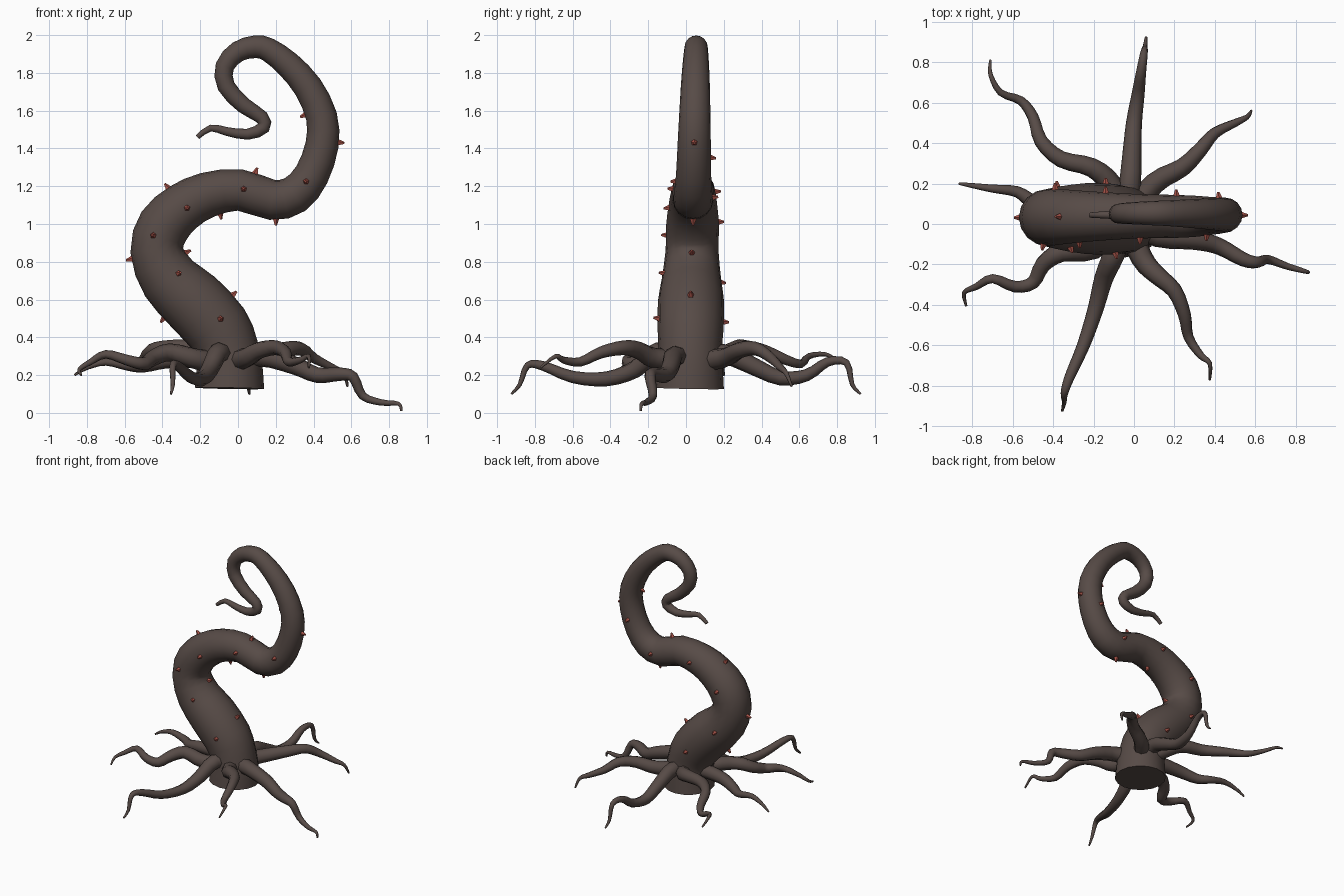
import bpy, bmesh, math
from mathutils import Vector

if "Cube" in bpy.data.objects:
    bpy.data.objects.remove(bpy.data.objects["Cube"])


def make_material(name, rgb):
    mat = bpy.data.materials.new(name)
    mat.use_nodes = True
    color = (*rgb, 1.0)
    mat.diffuse_color = color
    bsdf = mat.node_tree.nodes["Principled BSDF"]
    bsdf.inputs["Base Color"].default_value = color
    bsdf.inputs["Roughness"].default_value = 0.8
    return mat


bark = make_material("dark brown bark", (0.095, 0.07, 0.062))
red = make_material("dull red thorn", (0.4, 0.09, 0.068))


def finish(bm, name, mat, angle):
    bmesh.ops.recalc_face_normals(bm, faces=bm.faces)
    mesh = bpy.data.meshes.new(name)
    bm.to_mesh(mesh)
    bm.free()
    obj = bpy.data.objects.new(name, mesh)
    bpy.context.collection.objects.link(obj)
    mesh.materials.append(mat)
    if angle:
        bpy.ops.object.select_all(action='DESELECT')
        obj.select_set(True)
        bpy.context.view_layer.objects.active = obj
        bpy.ops.object.shade_smooth_by_angle(angle=math.radians(angle))


def tube(name, points, radii, sides):
    """Sweep a tapering ring along a path, carrying its frame without twist."""
    bm = bmesh.new()
    rings = []
    normal = Vector((0, 1, 0))
    last = len(points) - 1
    for i, (p, r) in enumerate(zip(points, radii)):
        tangent = Vector()
        if i > 0:
            tangent += (p - points[i - 1]).normalized()
        if i < last:
            tangent += (points[i + 1] - p).normalized()
        tangent.normalize()
        if i == 0 and abs(tangent.y) > 0.8:
            normal = Vector((0, 0, 1))
        normal = (normal - tangent * normal.dot(tangent)).normalized()
        side = tangent.cross(normal)
        ring = []
        for k in range(sides):
            a = math.tau * k / sides
            ring.append(bm.verts.new(p + (normal * math.cos(a) + side * math.sin(a)) * r))
        rings.append(ring)
    for a, b in zip(rings, rings[1:]):
        for k in range(sides):
            j = (k + 1) % sides
            bm.faces.new((a[k], a[j], b[j], b[k]))
    bm.faces.new(rings[0])
    bm.faces.new(rings[-1])
    finish(bm, name, bark, 50)


def smooth_path(points, steps):
    """Catmull-Rom resampling."""
    pts = [points[0]] + points + [points[-1]]
    out = []
    for a, b, c, d in zip(pts, pts[1:], pts[2:], pts[3:]):
        for s in range(steps):
            t = s / steps
            out.append(0.5 * (2 * b + (c - a) * t + (2 * a - 5 * b + 4 * c - d) * t ** 2
                              + (3 * b - a - 3 * c + d) * t ** 3))
    return out + [points[-1]]


# Curling trunk: x, z, radius
trunk = [
    (-.045, .13, .183), (-.045, .24, .175), (-.06, .34, .168), (-.11, .45, .175),
    (-.24, .59, .175), (-.365, .71, .157), (-.43, .86, .14), (-.392, .99, .14),
    (-.29, 1.09, .13), (-.16, 1.155, .12), (.01, 1.18, .11), (.18, 1.128, .107),
    (.3, 1.155, .102), (.39, 1.26, .093), (.445, 1.42, .088), (.442, 1.57, .083),
    (.37, 1.725, .077), (.265, 1.845, .07), (.16, 1.923, .063), (.09, 1.938, .06),
    (0, 1.913, .055), (-.07, 1.835, .05), (-.063, 1.73, .047), (.03, 1.628, .043),
    (.125, 1.565, .037), (.135, 1.51, .035), (.05, 1.475, .029), (-.06, 1.49, .023),
    (-.145, 1.508, .018), (-.215, 1.46, .013),
]
knots = [Vector((x, .015 + .02 * z, z, r)) for x, z, r in trunk]
rings = smooth_path(knots, 2)
tube("trunk", [k.to_3d() for k in rings], [k.w for k in rings], 16)

# Roots spreading from the base, each a tapering wavy limb
heart = Vector((-.045, .02, .27))


def root(name, path):
    points = smooth_path([heart] + [Vector(p) for p in path], 3)
    n = len(points) - 1
    radii = [.056 * (1 - i / n) ** 1.1 + .006 for i in range(n + 1)]
    tube(name, points, radii, 8)


root("back_root", [(-.02, .2, .31), (-.01, .35, .25), (0, .5, .185), (.02, .64, .2),
                   (.035, .75, .27), (.05, .85, .265), (.055, .88, .15), (.06, .925, .1)])
root("back_left_root", [(.1, .2, .29), (.24, .28, .33), (.33, .37, .34), (.4, .45, .29),
                        (.5, .5, .24), (.56, .53, .21), (.58, .56, .14)])
root("left_root", [(.12, -.06, .3), (.3, -.08, .25), (.42, -.11, .2), (.54, -.175, .205),
                   (.61, -.19, .19), (.66, -.175, .09), (.76, -.21, .055),
                   (.85, -.235, .048), (.865, -.24, .01)])
root("front_left_root", [(.04, -.17, .29), (.11, -.25, .33), (.2, -.33, .345),
                         (.25, -.45, .32), (.27, -.56, .27), (.33, -.65, .28),
                         (.375, -.69, .3), (.375, -.77, .24)])
root("front_root", [(-.1, -.15, .32), (-.15, -.27, .23), (-.19, -.42, .18),
                    (-.25, -.6, .19), (-.32, -.76, .25), (-.345, -.84, .25),
                    (-.345, -.88, .15), (-.355, -.925, .1)])
root("front_right_root", [(-.2, -.12, .28), (-.36, -.14, .32), (-.45, -.2, .29),
                          (-.5, -.29, .26), (-.59, -.31, .28), (-.7, -.27, .31),
                          (-.78, -.31, .27), (-.84, -.34, .23), (-.83, -.405, .2)])
root("right_root", [(-.22, .05, .29), (-.38, .07, .28), (-.5, .11, .25), (-.58, .16, .25),
                    (-.7, .175, .27), (-.8, .19, .24), (-.865, .2, .2)])
root("back_right_root", [(-.11, .19, .3), (-.21, .28, .34), (-.36, .32, .345),
                         (-.46, .41, .33), (-.5, .53, .28), (-.56, .61, .26),
                         (-.66, .65, .3), (-.71, .74, .31), (-.71, .81, .27)])

# Thorns scattered on the trunk: x, z of each, grouped by facing
samples = smooth_path(knots, 8)


def thorn(name, x, z, facing):
    nearest = min(samples, key=lambda c: (c.x - x) ** 2 + (c.z - z) ** 2)
    center, r = nearest.to_3d(), nearest.w
    out = Vector((x - center.x, facing * r, z - center.z)).normalized()
    bm = bmesh.new()
    bmesh.ops.create_cone(bm, cap_ends=True, segments=5, radius1=.024, radius2=.006, depth=.05)
    bmesh.ops.rotate(bm, verts=bm.verts, cent=(0, 0, 0),
                     matrix=out.to_track_quat('Z', 'Y').to_matrix())
    bmesh.ops.translate(bm, verts=bm.verts, vec=center + out * (r + .003))
    finish(bm, name, red, 0)


thorns = {
    "edge_thorn": (0, [(-.58, .81), (-.4, .49), (-.37, 1.19), (.1, 1.29), (.545, 1.43),
                       (.34, 1.57), (-.01, .64), (-.27, .85), (-.09, 1.03), (.2, 1.01)]),
    "front_thorn": (-1, [(-.09, .5), (-.31, .74), (-.45, .94), (-.27, 1.085),
                         (.03, 1.185), (.36, 1.225)]),
    "back_thorn": (1, [(-.14, .48), (-.38, .69), (-.39, 1.01), (-.14, 1.17),
                       (.21, 1.14), (.42, 1.35)]),
}
for name, (facing, spots) in thorns.items():
    for n, (x, z) in enumerate(spots):
        thorn(f"{name}_{n + 1}", x, z, facing)
